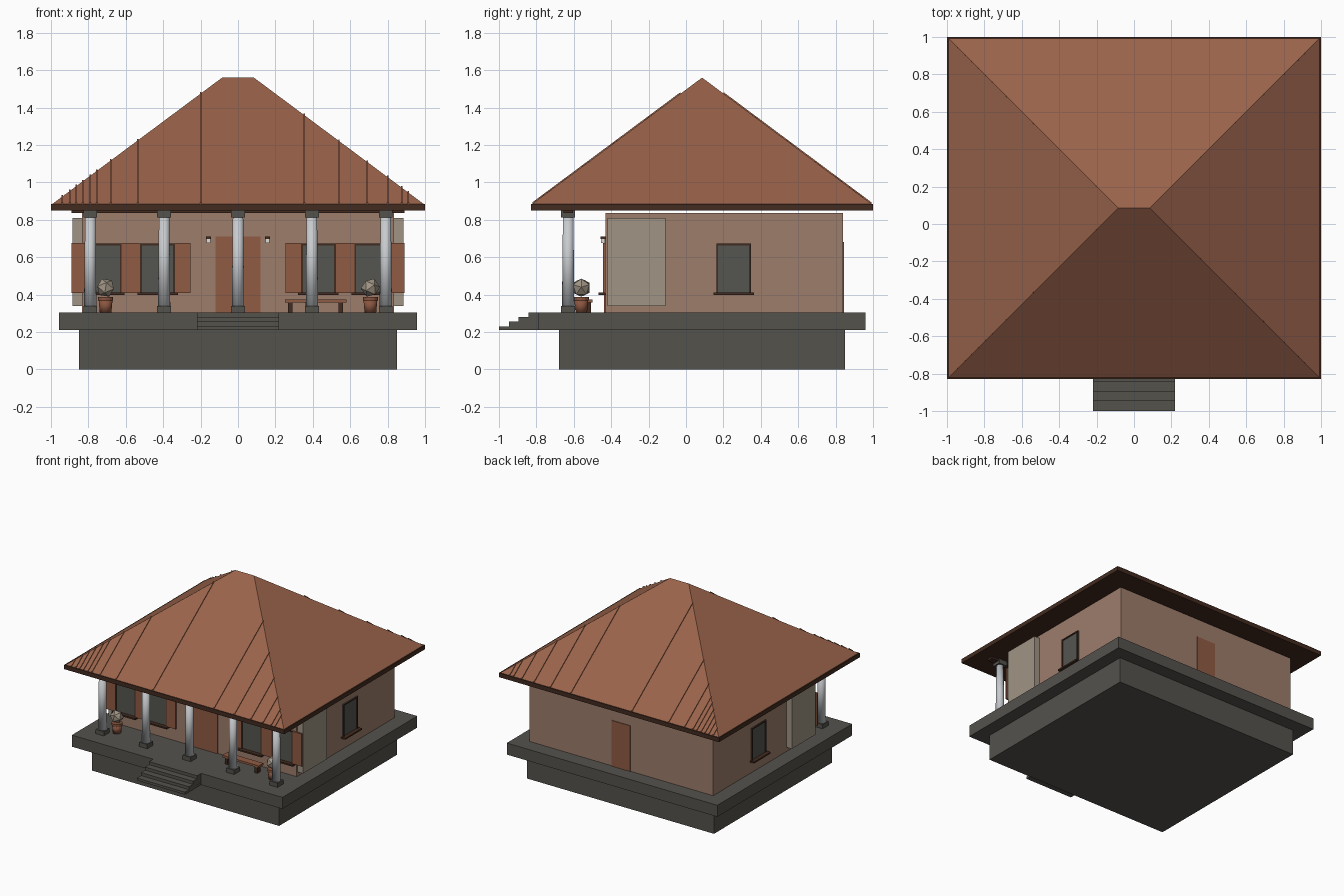
import bpy, bmesh, math
from mathutils import Matrix, Vector

if "Cube" in bpy.data.objects:
    bpy.data.objects.remove(bpy.data.objects["Cube"])


def material(name, r, g, b):
    m = bpy.data.materials.new(name)
    m.use_nodes = True
    m.diffuse_color = (r, g, b, 1)
    m.node_tree.nodes["Principled BSDF"].inputs["Base Color"].default_value = (r, g, b, 1)
    return m


ROOF = material("terracotta_roof", .32, .125, .07)
TRIM = material("dark_wood", .055, .024, .014)
WALL = material("warm_plaster", .34, .205, .148)
STONE = material("dark_stone", .09, .085, .073)
DOOR = material("brown_wood", .28, .105, .056)
PANEL = material("pale_stone", .35, .295, .23)
COLUMN = material("pale_metal", .58, .6, .62)
GLASS = material("grey_glass", .09, .09, .08)
POT = material("clay", .25, .09, .05)
LAMP = material("white_lamp", .75, .73, .7)


def finish(name, bm, mat, smooth=False):
    bmesh.ops.recalc_face_normals(bm, faces=bm.faces)
    mesh = bpy.data.meshes.new(name)
    bm.to_mesh(mesh)
    bm.free()
    mesh.materials.append(mat)
    for p in mesh.polygons:
        p.use_smooth = smooth
    ob = bpy.data.objects.new(name, mesh)
    bpy.context.collection.objects.link(ob)
    return ob


def box(name, xs, ys, zs, mat):
    """Box given by its extents along each axis."""
    bm = bmesh.new()
    bmesh.ops.create_cube(bm, size=1)
    for v in bm.verts:
        v.co = [a + (b - a) * (c + .5) for (a, b), c in zip((xs, ys, zs), v.co)]
    return finish(name, bm, mat)


def block(name, x, y, half, zs, mat):
    return box(name, (x - half, x + half), (y - half, y + half), zs, mat)


def cone(name, x, y, zs, r1, r2, mat, sides=12, smooth=True):
    bm = bmesh.new()
    bmesh.ops.create_cone(bm, cap_ends=True, segments=sides, radius1=r1, radius2=r2,
                          depth=zs[1] - zs[0],
                          matrix=Matrix.Translation((x, y, sum(zs) / 2)))
    return finish(name, bm, mat, smooth)


# Foundation, terrace and front steps
FLOOR = .305
box("foundation", (-.85, .85), (-.68, .85), (0, .21), STONE)
box("terrace", (-.957, .957), (-.79, .96), (.21, FLOOR), STONE)
for i in range(4):
    box(f"step_{i + 1}", (-.218, .218), (-1 + i * .0525, -.785),
        (.21 + max(0, i * .0245 - .004), .23 + i * .025), STONE)

# House body with pale corner panels
box("house_walls", (-.835, .835), (-.43, .84), (FLOOR, .835), WALL)
for side, s in (("left", 1), ("right", -1)):
    box(f"corner_panel_{side}", sorted((s * .83, s * .885)), (-.42, -.11), (.34, .81), PANEL)

# Roof: four slopes meeting in a short ridge over a dark fascia slab
EX, Y0, Y1, EAVE = .992, -.822, .992, .885
RX, RY, TOP = .085, .086, 1.56
box("roof_fascia", (-1, 1), (-.828, 1), (.85, EAVE), TRIM)
bm = bmesh.new()
a, b, c, d = [bm.verts.new(p) for p in
              ((-EX, Y0, EAVE), (EX, Y0, EAVE), (EX, Y1, EAVE), (-EX, Y1, EAVE))]
e, f = bm.verts.new((-RX, RY, TOP)), bm.verts.new((RX, RY, TOP))
for face in ((a, b, f, e), (b, c, f), (c, d, e, f), (d, a, e), (d, c, b, a)):
    bm.faces.new(face)
finish("roof", bm, ROOF)

# Thin raised seams on the front and back slopes, ending at the hips
SEAMS = (-.94, -.9, -.865, -.83, -.79, -.755, -.68, -.535, -.2,
         .355, .54, .69, .8, .875, .91)
for label, y_eave in (("front", Y0), ("back", Y1)):
    bm = bmesh.new()
    for x in SEAMS:
        t = (EX - abs(x)) / (EX - RX)
        low = Vector((x, y_eave, EAVE))
        high = low.lerp(Vector((x, RY, TOP)), t)
        rings = []
        for p in (low, high):
            rings.append([bm.verts.new(p + Vector((dx, 0, dz))) for dx, dz in
                          ((-.004, -.005), (.004, -.005), (.004, .008), (-.004, .008))])
        for i in range(4):
            j = (i + 1) % 4
            bm.faces.new((rings[0][i], rings[0][j], rings[1][j], rings[1][i]))
        for r in rings:
            bm.faces.new(r)
    finish(f"roof_seams_{label}", bm, ROOF)

# Porch columns and beam
PY = -.63
box("porch_beam", (-.89, .89), (PY - .025, PY + .025), (.835, .852), TRIM)
for i in range(5):
    x = (i - 2) * .395
    block(f"column_base_{i + 1}", x, PY, .037, (FLOOR, .34), STONE)
    cone(f"column_shaft_{i + 1}", x, PY, (.34, .812), .033, .028, COLUMN, 16)
    block(f"column_capital_{i + 1}", x, PY, .037, (.812, .85), STONE)


def window(name, centre, turn, shutters):
    """Window facing -y about the origin, then turned and moved onto a wall."""
    w, z0, z1 = .093, .41, .672
    t = .01
    parts = [box(name + "_glass", (-w, w), (-.005, .005), (z0, z1), GLASS),
             box(name + "_sill", (-w - .015, w + .015), (-.038, .005), (z0 - .012, z0), TRIM),
             box(name + "_lintel", (-w, w), (-.012, .005), (z1 - t, z1), TRIM)]
    for s in (-1, 1):
        parts.append(box(f"{name}_jamb_{s}", sorted((s * (w - t), s * w)),
                         (-.012, .005), (z0, z1), TRIM))
        if shutters:
            parts.append(box(f"{name}_shutter_{s}", sorted((s * w, s * (w + .082))),
                             (-.015, -.001), (z0 - .002, z1 + .003), DOOR))
    move = Matrix.Translation(centre) @ Matrix.Rotation(turn, 4, "Z")
    for p in parts:
        p.data.transform(move)


for i, x in enumerate((-.715, -.43, .43, .715)):
    window(f"front_window_{i + 1}", (x, -.43, 0), 0, True)
window("left_window", (.835, .255, 0), math.pi / 2, False)
window("right_window", (-.835, .255, 0), -math.pi / 2, False)

# Doors
box("front_door", (-.12, .12), (-.438, -.425), (FLOOR, .71), DOOR)
box("back_door", (-.085, .085), (.835, .846), (FLOOR, .68), DOOR)

# Wall lamps and potted plants
for side, s in (("left", 1), ("right", -1)):
    x = s * .158
    box(f"lamp_cap_{side}", (x - .014, x + .014), (-.458, -.43), (.698, .712), TRIM)
    box(f"lamp_glass_{side}", (x - .011, x + .011), (-.454, -.432), (.675, .698), LAMP)
    x = s * .708
    cone(f"pot_{side}", x, -.56, (FLOOR, .37), .031, .037, POT)
    cone(f"pot_rim_{side}", x, -.56, (.368, .388), .041, .041, POT, smooth=False)
    bm = bmesh.new()
    bmesh.ops.create_icosphere(bm, subdivisions=1, radius=.052,
                               matrix=Matrix.Translation((x, -.56, .437))
                               @ Matrix.Rotation(.4 * s, 4, "Y"))
    finish(f"plant_{side}", bm, PANEL)

# Low porch bench
box("bench_seat", (.25, .58), (-.56, -.5), (.358, .375), DOOR)
for side, x in (("right", .28), ("left", .55)):
    box(f"bench_leg_{side}", (x - .012, x + .012), (-.552, -.508), (FLOOR, .358), TRIM)
